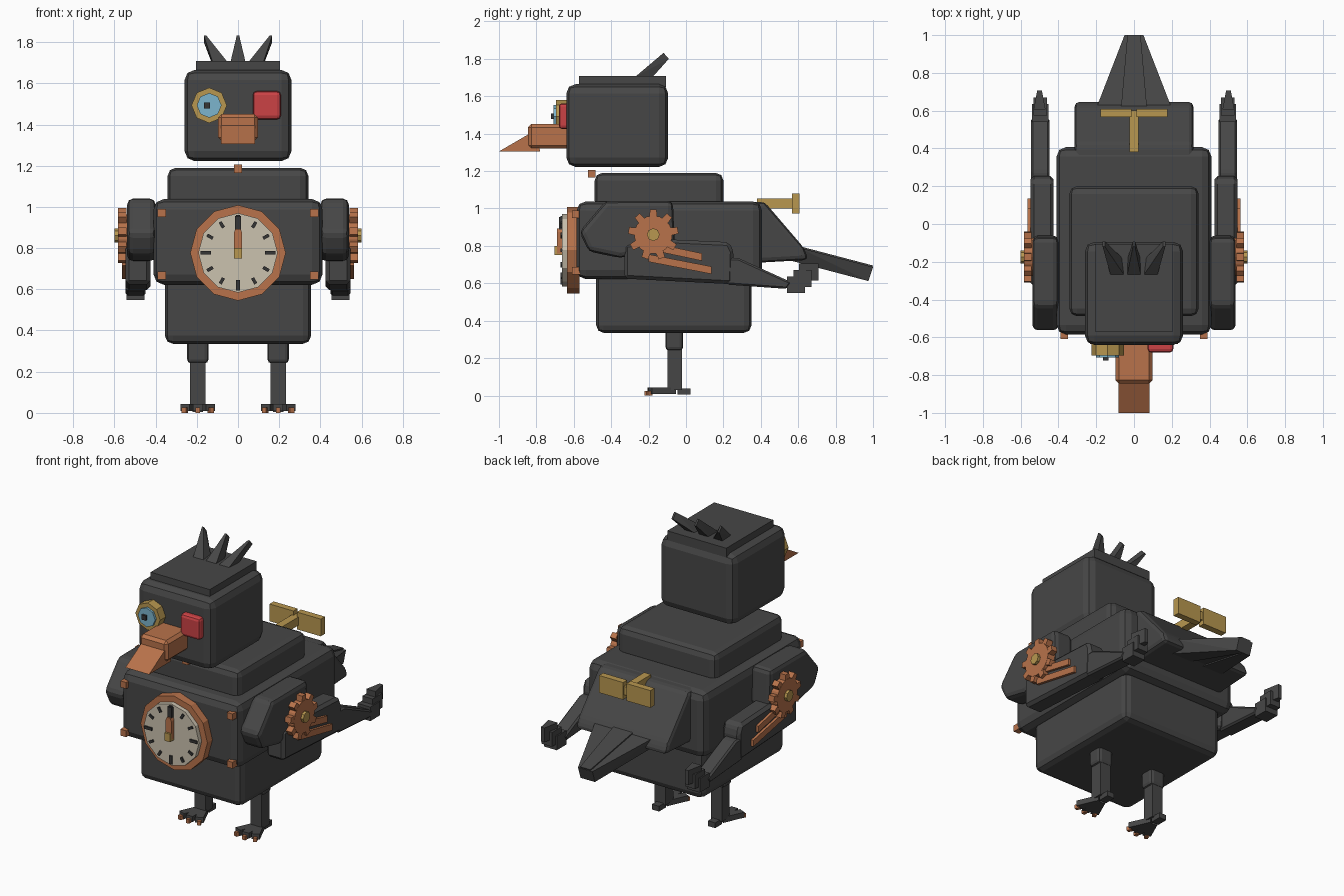
import bpy, bmesh, math
from mathutils import Vector, Matrix

if "Cube" in bpy.data.objects:
    bpy.data.objects.remove(bpy.data.objects["Cube"])


def material(name, rgb):
    m = bpy.data.materials.new(name)
    m.diffuse_color = (*rgb, 1)
    m.use_nodes = True
    m.node_tree.nodes["Principled BSDF"].inputs["Base Color"].default_value = m.diffuse_color
    return m


IRON = material("dark iron", (0.062, 0.062, 0.062))
COPPER = material("copper", (0.48, 0.17, 0.07))
BRASS = material("brass", (0.48, 0.31, 0.08))
CREAM = material("cream dial", (0.60, 0.54, 0.43))
BLACK = material("black iron", (0.035, 0.035, 0.035))
RED = material("red glass", (0.60, 0.055, 0.06))
BLUE = material("blue glass", (0.20, 0.46, 0.61))


def finish(name, bm, mat, bevel=0, mirror=False, seg=2):
    """Bevel, optionally copy across x = 0, and make the object."""
    if bevel:
        bmesh.ops.bevel(bm, geom=bm.edges[:], offset=bevel, segments=seg,
                        profile=0.5, affect='EDGES', clamp_overlap=True)
    if mirror:
        d = bmesh.ops.duplicate(bm, geom=bm.verts[:] + bm.edges[:] + bm.faces[:])["geom"]
        for v in d:
            if isinstance(v, bmesh.types.BMVert):
                v.co.x = -v.co.x
        bmesh.ops.reverse_faces(bm, faces=[f for f in d if isinstance(f, bmesh.types.BMFace)])
    me = bpy.data.meshes.new(name)
    bm.to_mesh(me)
    bm.free()
    me.materials.append(mat)
    ob = bpy.data.objects.new(name, me)
    bpy.context.collection.objects.link(ob)
    return ob


def hull(name, pts, mat, bevel=0, mirror=False, seg=2):
    """Convex solid around a few points."""
    bm = bmesh.new()
    for p in pts:
        bm.verts.new(p)
    bmesh.ops.convex_hull(bm, input=bm.verts[:])
    bmesh.ops.dissolve_limit(bm, angle_limit=0.01, verts=bm.verts[:], edges=bm.edges[:])
    bmesh.ops.recalc_face_normals(bm, faces=bm.faces[:])
    return finish(name, bm, mat, bevel, mirror, seg)


def box(name, x, y, z, mat, bevel=0, mirror=False, seg=2):
    return hull(name, [(a, b, c) for a in x for b in y for c in z], mat, bevel, mirror, seg)


def prism(name, profile, x, mat, bevel=0, mirror=False, seg=1):
    """Side (y, z) profile extruded between two x values."""
    return hull(name, [(a, p[0], p[1]) for a in x for p in profile], mat, bevel, mirror, seg)


def disc(name, c, r, y0, y1, sides, mat, bevel=0):
    """Polygonal disc facing the front, c = (x, z)."""
    return hull(name, [(c[0] + r * math.sin(math.tau * i / sides), y,
                        c[1] + r * math.cos(math.tau * i / sides))
                       for i in range(sides) for y in (y0, y1)], mat, bevel)


# body
box("body", (-.41, .41), (-.585, .407), (.622, 1.038), IRON, .05)
box("belly", (-.355, .355), (-.48, .35), (.335, .72), IRON, .04)
box("neck_plate", (-.342, .342), (-.488, .2), (1.0, 1.19), IRON, .04)
prism("rump", [(.2, 1.035), (.42, 1.035), (.63, .79), (.655, .725), (.2, .70)],
      (-.315, .315), IRON, .025, seg=2)

# tail feathers, converging towards the tip
for name, a0, a1, b0, b1, dz in [("tail_feather_middle", -.07, .07, -.035, .035, 0),
                                 ("tail_feather_left", -.205, -.05, -.05, 0, -.008),
                                 ("tail_feather_right", .05, .205, 0, .05, -.008)]:
    hull(name, [(x, y, z + dz) for x in (a0, a1) for y, z in ((.60, .80), (.50, .745))] +
         [(x, y, z + dz) for x in (b0, b1) for y, z in ((1.0, .695), (.975, .62))], IRON)

# head, cap and crest
box("head", (-.26, .26), (-.64, -.095), (1.222, 1.665), IRON, .05)
box("head_cap", (-.205, .205), (-.573, -.107), (1.65, 1.708), IRON)
for name, xb, xt in [("crest_left", -.088, -.16), ("crest_middle", 0, 0), ("crest_right", .088, .16)]:
    hull(name, [(xb + s * .036, y, z) for s in (-1, 1) for y, z in ((-.27, 1.705), (-.19, 1.69))] +
         [(xt + s * .006, y, z) for s in (-1, 1) for y, z in ((-.12, 1.832), (-.092, 1.80))], IRON)

# eyes
disc("eye_rim", (-.14, 1.493), .086, -.695, -.62, 8, BRASS)
disc("eye_lens", (-.14, 1.493), .06, -.708, -.68, 8, BLUE)
box("eye_pupil", (-.165, -.135), (-.722, -.70), (1.478, 1.508), BLACK)
box("red_eye", (.072, .208), (-.68, -.62), (1.425, 1.562), RED, .018)

# beak
box("beak_base", (-.097, .097), (-.845, -.62), (1.32, 1.452), COPPER, .018, seg=1)
prism("beak_tip", [(-.80, 1.41), (-.845, 1.395), (-1.0, 1.305), (-.78, 1.305)], (-.082, .082), COPPER)

# clock dial
Z = .777
disc("dial_rim", (0, Z), .232, -.635, -.57, 12, COPPER)
disc("dial_face", (0, Z), .193, -.662, -.62, 12, CREAM)
for i in range(12):
    a = math.tau * i / 12
    w, h = (.009, .026) if i % 3 == 0 else (.008, .016)
    rot = Matrix.Rotation(a, 3, 'Y')
    hull(f"dial_tick_{i + 1}", [rot @ Vector((s * w, y, .157 + t * h)) + Vector((0, 0, Z))
                                for s in (-1, 1) for y in (-.67, -.65) for t in (-1, 1)], BLACK)
box("long_hand", (-.014, .014), (-.68, -.66), (Z, .955), BLACK)
hull("short_hand", [(s * w, y, z) for s in (-1, 1) for y in (-.69, -.66)
                    for w, z in ((.02, .76), (.02, .875), (.012, .893))], COPPER)
box("hand_hub", (-.02, .02), (-.703, -.66), (.75, .80), BRASS)

# bolts
for i, z in enumerate((.667, .97)):
    box(f"body_bolts_{i + 1}", (.35, .39), (-.61, -.56), (z - .02, z + .02), COPPER, mirror=True)
box("neck_bolt", (-.02, .02), (-.525, -.485), (1.165, 1.207), COPPER)

# winding key
box("key_shaft", (-.024, .024), (.38, .60), (1.0, 1.053), BRASS)
box("key_blades", (.012, .178), (.567, .608), (.972, 1.08), BRASS, mirror=True)

# wings
prism("wing_shoulders", [(-.43, 1.04), (-.07, 1.04), (-.06, .80), (-.35, .735), (-.52, .77), (-.57, .875)],
      (.40, .538), IRON, .028, True, seg=2)
prism("wing_middles", [(-.33, .81), (-.10, .835), (.23, .82), (.255, .77), (.25, .595), (-.33, .625)],
      (.425, .547), IRON, .018, True)
prism("wing_ends", [(.20, .735), (.28, .735), (.565, .605), (.54, .57), (.22, .593)],
      (.448, .545), IRON, .01, True)
for i, (y, z, w) in enumerate([((.54, .635), (.547, .635), .044), ((.575, .67), (.58, .67), .036)]):
    box(f"wing_feathers_{i + 1}", (.497 - w, .497 + w), y, z, IRON, mirror=True)
hull("wing_feathers_3", [(.5 + s * w, y, z) for s in (-1, 1) for w, y in ((.032, .605), (.012, .708))
                         for z in (.615, .705)], IRON, mirror=True)

# wing gears with teeth, hubs and push rods
GY, GZ, N = -.175, .86, 9


def spoke(r, a, x):
    return (x, GY + r * math.sin(a), GZ + r * math.cos(a))


hull("wing_gears", [spoke(.102, math.tau * i / 18, x) for i in range(18) for x in (.52, .583)],
     COPPER, mirror=True)
for i in range(N):
    a = math.tau * i / N
    hull(f"gear_teeth_{i + 1}", [spoke(r, a + s * d, x) for r, d in ((.09, .24), (.135, .13))
                                 for s in (-1, 1) for x in (.542, .582)], COPPER, mirror=True)
hull("gear_hubs", [spoke(.034, math.tau * i / 8, x) for i in range(8) for x in (.55, .60)],
     BRASS, mirror=True)
for i, (y0, z0, y1, z1) in enumerate([(-.2, .735, .135, .67), (-.15, .79, .085, .74)]):
    prism(f"push_rods_{i + 1}", [(y0, z0 - .02), (y0, z0 + .02), (y1, z1 - .02), (y1, z1 + .02)],
          (.52, .563), COPPER, mirror=True)

# legs
box("thighs", (.143, .247), (-.11, -.015), (.24, .37), IRON, .02, True)
box("shins", (.157, .233), (-.1, -.022), (.03, .26), IRON, mirror=True)

# feet: three front toes with claws and one back toe
for name, a in (("inner", -.42), ("middle", 0), ("outer", .42)):
    for part, y0, y1, w, z0, z1, m in (("toe", -.15, -.01, .024, .008, .042, IRON),
                                       ("claw", -.168, -.14, .011, 0, .025, COPPER)):
        rot = Matrix.Rotation(a, 3, 'Z')
        hull(f"{name}_{part}s", [rot @ Vector((s * w, y, z)) + Vector((.195, -.055, 0))
                                 for s in (-1, 1) for y in (y0, y1) for z in (z0, z1)], m, mirror=True)
box("back_toes", (.17, .22), (-.045, .025), (.005, .038), IRON, mirror=True)
